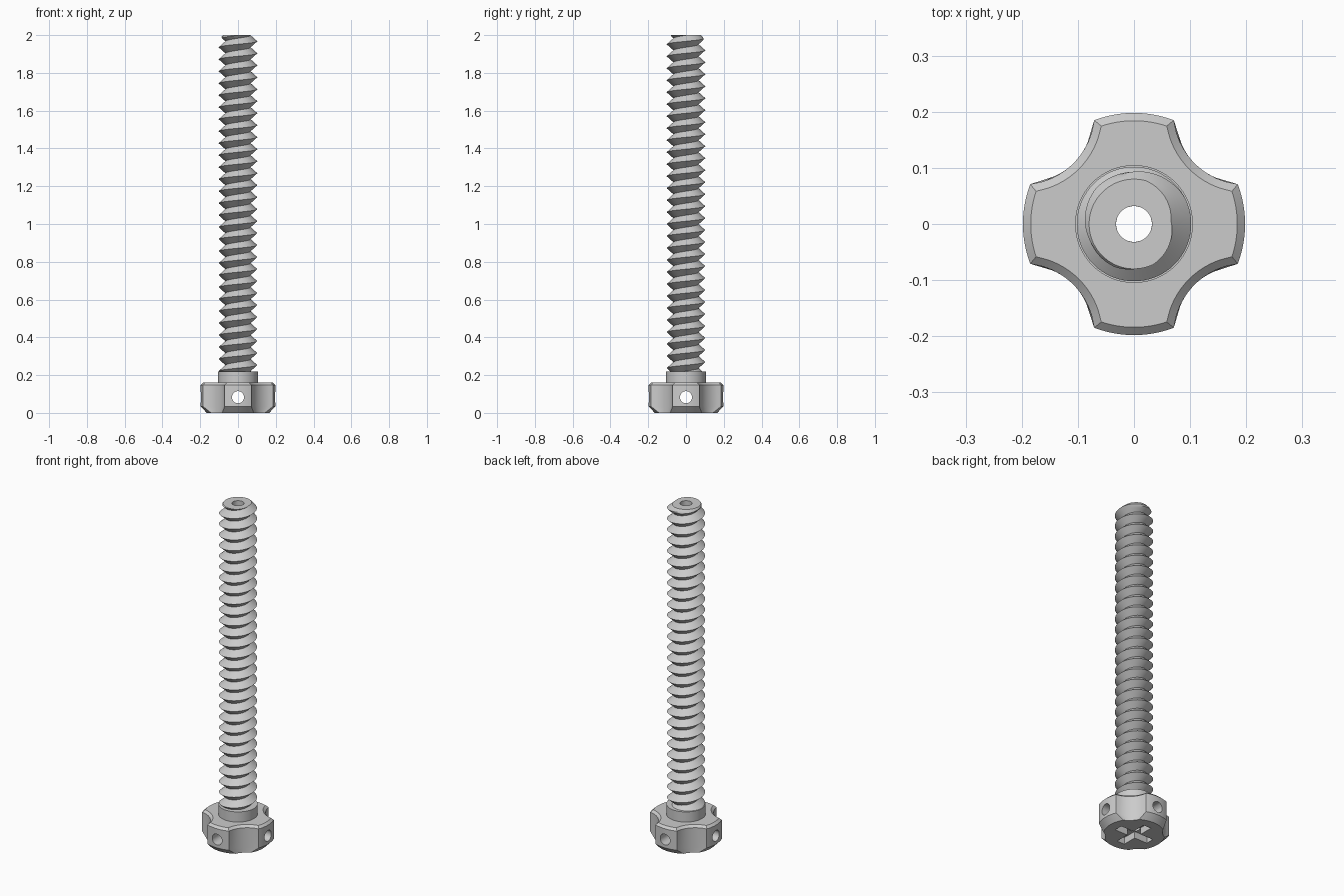
import bpy, bmesh
from math import pi, sin, cos, acos, sqrt, radians, floor
from mathutils import Matrix

cube = bpy.data.objects.get("Cube")
if cube:
    bpy.data.objects.remove(cube)

steel = bpy.data.materials.new("grey steel")
steel.use_nodes = True
GREY = (0.6, 0.6, 0.6, 1)
steel.diffuse_color = GREY
steel.node_tree.nodes["Principled BSDF"].inputs["Base Color"].default_value = GREY

BORE = 0.032
TOP = 2.0
BASE = 0.2
PITCH = 0.0635
CREST, ROOT = 0.102, 0.066


def make_object(name, bm):
    bmesh.ops.recalc_face_normals(bm, faces=bm.faces)
    mesh = bpy.data.meshes.new(name)
    bm.to_mesh(mesh)
    bm.free()
    obj = bpy.data.objects.new(name, mesh)
    bpy.context.collection.objects.link(obj)
    mesh.materials.append(steel)
    return obj


def activate(obj):
    bpy.ops.object.select_all(action="DESELECT")
    obj.select_set(True)
    bpy.context.view_layer.objects.active = obj


def smooth(obj, angle):
    activate(obj)
    bpy.ops.object.shade_smooth_by_angle(angle=radians(angle))


def cut(obj, cutter):
    cutter.hide_render = True
    activate(obj)
    mod = obj.modifiers.new("cut", "BOOLEAN")
    mod.operation = "DIFFERENCE"
    mod.solver = "EXACT"
    mod.object = cutter
    bpy.ops.object.modifier_apply(modifier=mod.name)
    bpy.data.objects.remove(cutter)


def rod(name, length, matrix):
    bm = bmesh.new()
    bmesh.ops.create_cone(bm, cap_ends=True, segments=32, radius1=BORE,
                          radius2=BORE, depth=length, matrix=matrix)
    return make_object(name, bm)


def box(name, x, y, z):
    bm = bmesh.new()
    bmesh.ops.create_cube(bm, size=1, matrix=Matrix.Diagonal((x, y, z, 1)))
    return make_object(name, bm)


# Four-lobed outline: a disc with a round groove cut on each diagonal
SCALLOP = 0.2 * sqrt(2)
STEPS = 12


def lobed_ring(lobe, groove):
    corner = acos((SCALLOP**2 + lobe**2 - groove**2) / (2 * SCALLOP * lobe))
    points = []
    for quarter in range(4):
        diagonal = pi / 4 + quarter * pi / 2
        for i in range(STEPS):
            a = corner * (2 * i / STEPS - 1)
            r = SCALLOP * cos(a) - sqrt(groove**2 - (SCALLOP * sin(a))**2)
            points.append((r, diagonal + a))
        for i in range(STEPS):
            a = corner + (pi / 2 - 2 * corner) * i / STEPS
            points.append((lobe, diagonal + a))
    return points


# Head and collar lofted through stacked rings
outline = lobed_ring(0.198, 0.13)
collar = [(0.105, a) for r, a in outline]
sections = [(0, lobed_ring(0.165, 0.13)), (0.034, outline), (0.147, outline),
            (0.16, lobed_ring(0.184, 0.144)), (0.16, collar), (0.22, collar)]
bm = bmesh.new()
rings = [[bm.verts.new((r * cos(a), r * sin(a), z)) for r, a in ring]
         for z, ring in sections]
for low, high in zip(rings, rings[1:]):
    for i in range(len(low)):
        bm.faces.new((low[i - 1], low[i], high[i], high[i - 1]))
bm.faces.new(rings[0])
bm.faces.new(rings[-1])
head = make_object("lobed_head", bm)

# Axial bore, two crossing side holes and the cross recess underneath
cut(head, rod("bore_cutter", 1, Matrix()))
for axis in "XY":
    turn = Matrix.Translation((0, 0, 0.083)) @ Matrix.Rotation(pi / 2, 4, axis)
    cut(head, rod("side_hole_cutter", 1, turn))
cut(head, box("recess_cutter", 0.22, 0.05, 0.08))
cut(head, box("recess_cutter", 0.05, 0.22, 0.08))
smooth(head, 25)


# Right-handed V thread with a chamfered tip
def thread_radius(z, angle):
    phase = (z - TOP) / PITCH - (angle - radians(185)) / (2 * pi)
    offset = abs(phase - floor(phase + 0.5))
    radius = CREST - (CREST - ROOT) * 2 * offset
    return min(radius, 0.08 + 0.8 * (TOP - z))


AROUND, PER_TURN = 72, 8
rows = int((TOP - BASE) / PITCH + 3) * PER_TURN
bm = bmesh.new()
grid = []
for j in range(rows):
    row = []
    for i in range(AROUND + 1):
        angle = 2 * pi * i / AROUND
        z = TOP + PITCH * ((angle - radians(185)) / (2 * pi) + 1 + (j + 1 - rows) / PER_TURN)
        z = min(max(z, BASE), TOP)
        r = thread_radius(z, angle)
        row.append(bm.verts.new((r * cos(angle), r * sin(angle), z)))
    grid.append(row)
# Flat tip and the wall of the bore
for z in (TOP, BASE):
    grid.append([bm.verts.new((BORE * cos(2 * pi * i / AROUND),
                               BORE * sin(2 * pi * i / AROUND), z))
                 for i in range(AROUND + 1)])
for low, high in zip(grid, grid[1:]):
    for i in range(AROUND):
        bm.faces.new((low[i], low[i + 1], high[i + 1], high[i]))
bmesh.ops.remove_doubles(bm, verts=bm.verts, dist=0.00005)
bmesh.ops.dissolve_degenerate(bm, edges=bm.edges, dist=0.00005)
shaft = make_object("threaded_shaft", bm)
smooth(shaft, 30)
